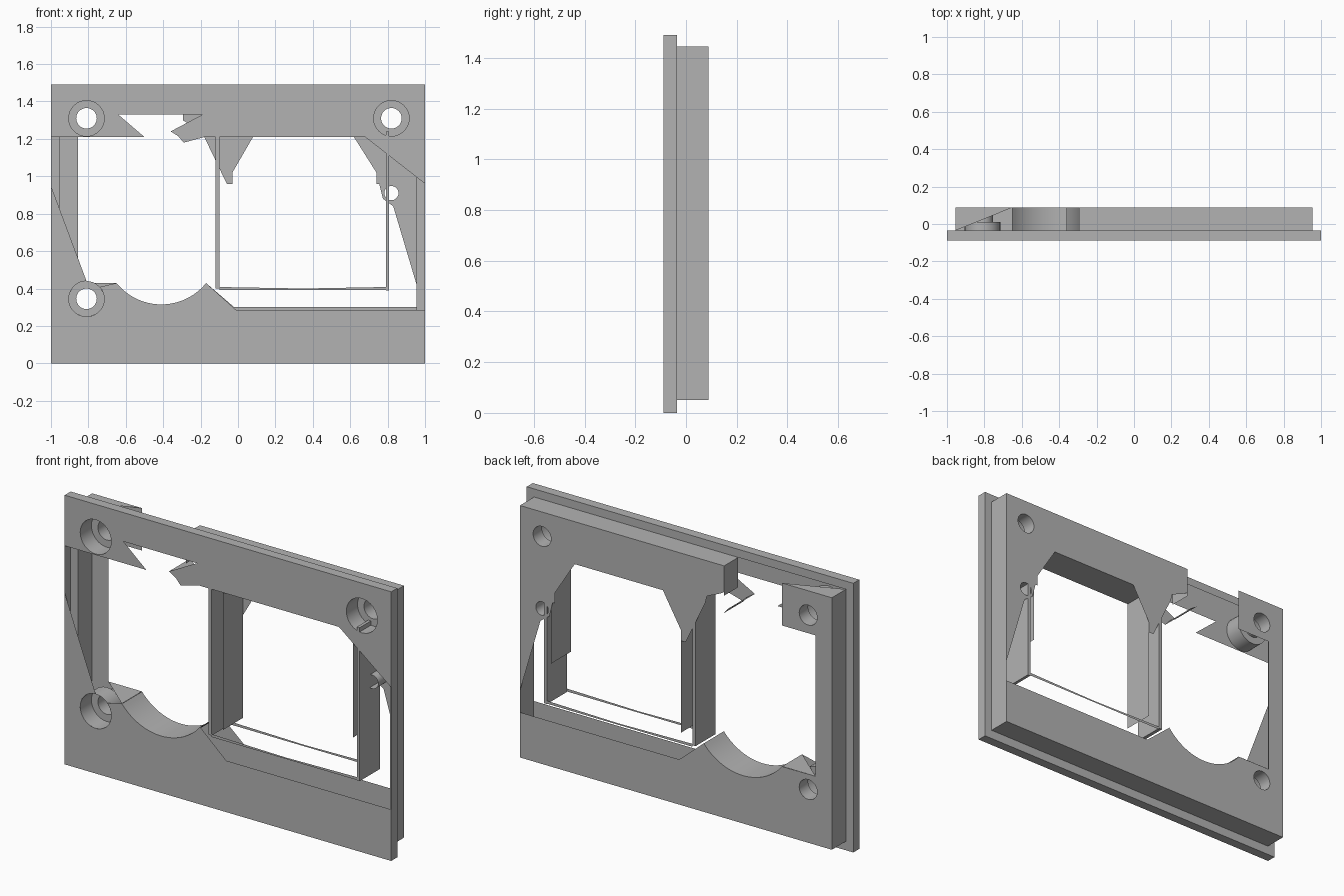
import bpy, bmesh
from math import cos, sin, radians

cube = bpy.data.objects.get("Cube")
if cube:
    bpy.data.objects.remove(cube)

grey = bpy.data.materials.new("plain grey")
grey.use_nodes = True
grey.diffuse_color = (0.45, 0.45, 0.45, 1)
grey.node_tree.nodes["Principled BSDF"].inputs["Base Color"].default_value = (0.45, 0.45, 0.45, 1)

# Depth levels: plate face, step, bore seat, block back
FRONT, STEP, SEAT, BACK = -0.088, -0.035, 0.01, 0.088


def finish(name, bm, smooth=False):
    mesh = bpy.data.meshes.new(name)
    for f in bm.faces:
        f.smooth = smooth
    bm.to_mesh(mesh)
    bm.free()
    mesh.materials.append(grey)
    obj = bpy.data.objects.new(name, mesh)
    bpy.context.collection.objects.link(obj)
    return obj


def sheet(name, loops, y, facing=-1):
    """Flat panel in the xz plane; loops inside other loops become holes."""
    bm = bmesh.new()
    for loop in loops:
        vs = [bm.verts.new((x, y, z)) for x, z in loop]
        for a, b in zip(vs, vs[1:] + vs[:1]):
            bm.edges.new((a, b))
    bmesh.ops.triangle_fill(bm, edges=bm.edges[:], use_beauty=True, normal=(0, facing, 0))
    for f in bm.faces:
        f.normal_update()
        if f.normal.y * facing < 0:
            f.normal_flip()
    bmesh.ops.dissolve_limit(bm, angle_limit=0.01, verts=bm.verts[:], edges=bm.edges[:])
    return finish(name, bm)


def wall(name, path, y0, y1, closed=False, smooth=False):
    """Strip that carries a path in xz through the depth."""
    bm = bmesh.new()
    rows = [[bm.verts.new((x, y, z)) for x, z in path] for y in (y0, y1)]
    n = len(path)
    for i in range(n if closed else n - 1):
        j = (i + 1) % n
        bm.faces.new((rows[0][i], rows[0][j], rows[1][j], rows[1][i]))
    return finish(name, bm, smooth)


def polygon(name, points):
    bm = bmesh.new()
    bm.faces.new([bm.verts.new(p) for p in points])
    return finish(name, bm)


def arc(cx, cz, r, a0, a1, n):
    return [(cx + r * cos(radians(a0 + (a1 - a0) * i / n)),
             cz + r * sin(radians(a0 + (a1 - a0) * i / n))) for i in range(n + 1)]


def circle(c, r, n=32):
    return arc(c[0], c[1], r, 0, 360, n)[:-1]


def rect(x0, x1, z0, z1):
    return [(x0, z0), (x1, z0), (x1, z1), (x0, z1)]


def box(name, x0, x1, y0, y1, z0, z1):
    bm = bmesh.new()
    bmesh.ops.create_cube(bm, size=1)
    for v in bm.verts:
        v.co = ((x0, x1)[v.co.x > 0], (y0, y1)[v.co.y > 0], (z0, z1)[v.co.z > 0])
    return finish(name, bm)


bores = {"upper_right": (-0.81, 1.31), "upper_left": (0.82, 1.31), "lower_right": (-0.81, 0.345)}
BIG, SMALL = 0.095, 0.055
pin = (0.82, 0.91)
scoop = arc(-0.41, 0.623, 0.308, 219, 321, 24)
plate, block = rect(-1, 1, 0, 1.49), rect(-0.955, 0.955, 0.05, 1.445)

# Front plate face, upper and lower parts
upper = [(-1, 1.49), (-1, 1.21), (-0.5, 1.21), (-0.64, 1.33), (-0.19, 1.33), (-0.36, 1.24),
         (-0.32, 1.215), (-0.29, 1.18), (-0.18, 1.21), (0.68, 1.21), (1, 0.96), (1, 1.49)]
sheet("front_face_upper", [upper, circle(bores["upper_right"], BIG),
                           circle(bores["upper_left"], BIG)], FRONT)
lower = [(-1, 0), (1, 0), (1, 0.285), (-0.01, 0.285)] + scoop[::-1]
lower += arc(*bores["lower_right"], BIG, 42, -270, 30) + [(-1, 0.95)]
sheet("front_face_lower", [lower], FRONT)

# Plate rim and the step behind it
wall("plate_rim", plate, FRONT, STEP, closed=True)
sheet("plate_step", [plate, block], STEP, 1)

# Block sides; the top is broken open on one side
wall("block_sides", [block[3], block[0], block[1], block[2]], STEP, BACK)
wall("block_top", [(-0.295, 1.445), (0.955, 1.445)], STEP, BACK)
polygon("block_top_corner", [(-0.955, STEP, 1.445), (-0.65, BACK, 1.445), (-0.955, BACK, 1.445)])
wall("block_top_end", [(-0.295, 1.28), (-0.295, 1.445)], STEP, BACK)

# Back face of the block, in two pieces
back_a = [(-0.955, 1.445), (-0.955, 0.05), (0.955, 0.05), (0.955, 0.30), (-0.02, 0.30)]
back_a += scoop[::-1] + [(-0.855, 0.43), (-0.855, 1.21), (-0.65, 1.21), (-0.65, 1.445)]
sheet("back_face_lower", [back_a, circle(bores["upper_right"], SMALL),
                          circle(bores["lower_right"], SMALL)], BACK, 1)
back_b = [(-0.295, 1.445), (-0.295, 1.30), (-0.27, 1.285), (-0.19, 1.25), (-0.18, 1.21),
          (-0.06, 0.96), (-0.03, 0.96), (-0.03, 1.02), (0.08, 1.21), (0.62, 1.21),
          (0.74, 1.02), (0.74, 0.96), (0.755, 0.96), (0.775, 0.88), (0.83, 0.84),
          (0.955, 0.42), (0.955, 1.445)]
sheet("back_face_upper", [back_b, circle(bores["upper_left"], SMALL), circle(pin, 0.038)], BACK, 1)

# Stepped screw bores and the small side bore
for side, c in bores.items():
    wall(side + "_counterbore", circle(c, BIG), FRONT, SEAT, closed=True, smooth=True)
    sheet(side + "_bore_seat", [circle(c, BIG), circle(c, SMALL)], SEAT)
    wall(side + "_bore", circle(c, SMALL), SEAT, BACK, closed=True, smooth=True)
wall("side_bore", circle(pin, 0.038), 0, BACK, closed=True, smooth=True)

# Round opening: curved floor, ledge and a curved fragment above
wall("scoop_floor", scoop, FRONT, BACK, smooth=True)
polygon("scoop_ledge", [(-0.65, FRONT, 0.43), (-0.65, BACK, 0.43), (-0.855, BACK, 0.43)])
wall("upper_curved_fragment", [(-0.36, 1.24), (-0.32, 1.215), (-0.29, 1.18)], FRONT, BACK, smooth=True)

# Window frame
box("window_wall_right", -0.12, -0.10, FRONT, BACK, 0.40, 1.21)
box("window_wall_left", 0.79, 0.807, FRONT, BACK, 0.39, 1.24)
sill = [(-0.10, 0.392), (0.79, 0.392), (0.79, 0.408), (0.35, 0.40), (-0.10, 0.408)]
sheet("window_sill_front", [sill], FRONT)
sheet("window_sill_back", [sill], BACK, 1)
wall("window_ceiling", [(-0.10, 1.21), (0.765, 1.21)], FRONT, BACK)
wall("window_lining_right", [(-0.03, 0.45), (-0.03, 1.21)], FRONT, BACK)
wall("window_lining_left", [(0.765, 0.62), (0.765, 1.21)], FRONT, BACK)
